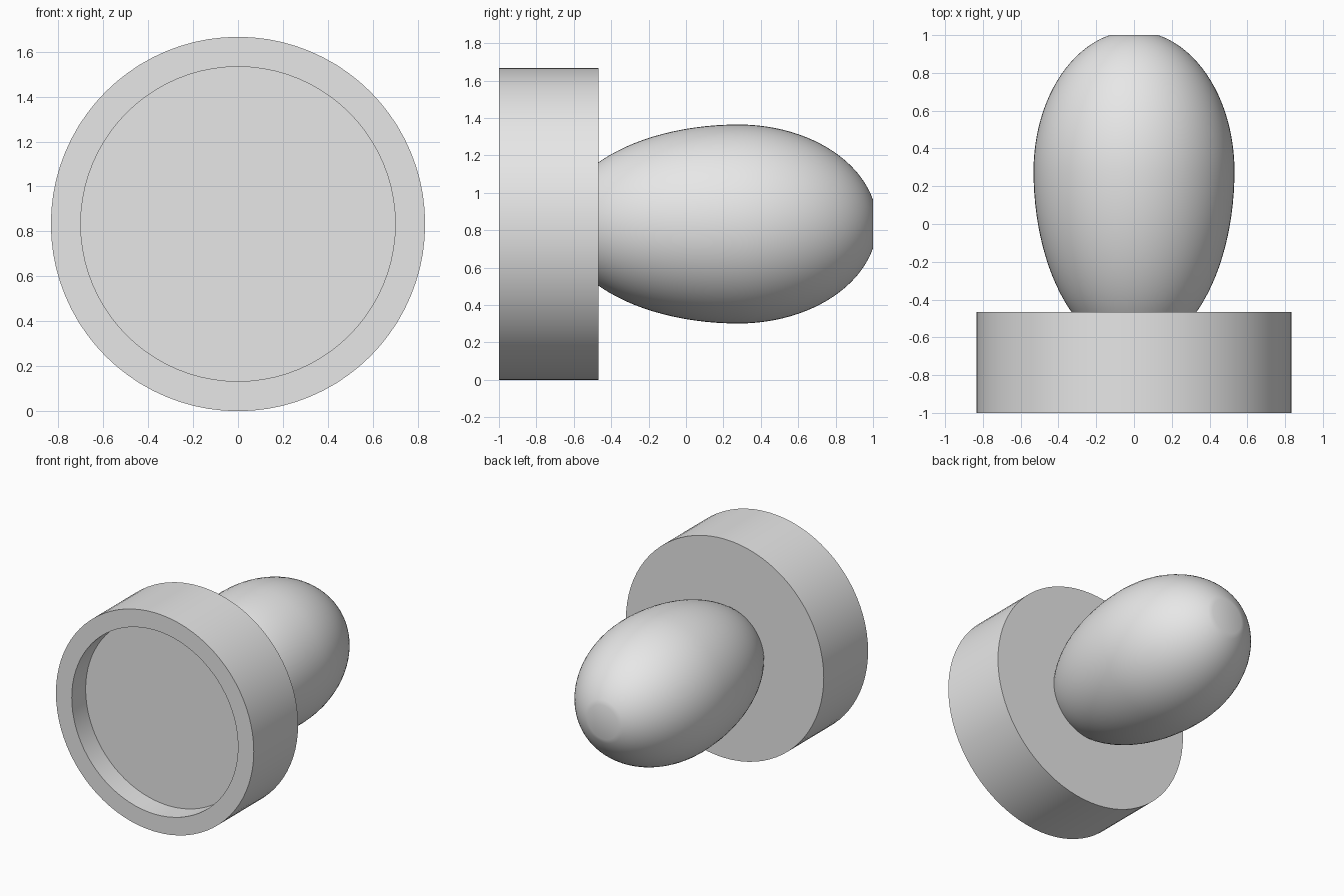
import bpy
import bmesh
import math

cube = bpy.data.objects.get("Cube")
if cube:
    bpy.data.objects.remove(cube, do_unlink=True)

AXIS_Z = 0.833
CUP_R = 0.833
CUP_BACK = -0.467

# Single plain grey
grey = bpy.data.materials.new("plain grey")
grey.use_nodes = True
grey.diffuse_color = (0.8, 0.8, 0.8, 1)
grey.node_tree.nodes["Principled BSDF"].inputs["Base Color"].default_value = (0.8, 0.8, 0.8, 1)


def lathe(name, profile, segments):
    """Revolve (radius, y) points around the y axis; zero radius closes an end."""
    bm = bmesh.new()
    rings = []
    for r, y in profile:
        if r == 0:
            rings.append([bm.verts.new((0, y, 0))] * segments)
            continue
        angles = [math.tau * i / segments for i in range(segments)]
        rings.append([bm.verts.new((r * math.cos(a), y, r * math.sin(a))) for a in angles])
    for a, b in zip(rings, rings[1:]):
        for i in range(segments):
            j = (i + 1) % segments
            corners = dict.fromkeys((a[i], a[j], b[j], b[i]))
            bm.faces.new(list(corners))
    bmesh.ops.recalc_face_normals(bm, faces=bm.faces)
    mesh = bpy.data.meshes.new(name)
    bm.to_mesh(mesh)
    bm.free()
    mesh.materials.append(grey)
    obj = bpy.data.objects.new(name, mesh)
    obj.location.z = AXIS_Z
    bpy.context.collection.objects.link(obj)
    bpy.ops.object.select_all(action="DESELECT")
    obj.select_set(True)
    bpy.context.view_layer.objects.active = obj
    bpy.ops.object.shade_smooth_by_angle(angle=math.radians(25))
    return obj


# Round base with a shallow recess in its front face
lathe("recessed_base", [
    (0, -0.833), (0.70, -0.833), (0.70, -1),
    (CUP_R, -1), (CUP_R, CUP_BACK), (0, CUP_BACK),
], 80)

# Egg-shaped grip: two half ellipses joined at the widest point, flat tip
WIDEST_Y, GRIP_R = 0.28, 0.532
FRONT_LEN, BACK_LEN = 0.953, 0.742


def grip_point(angle):
    length = FRONT_LEN if angle < 0 else BACK_LEN
    return GRIP_R * math.cos(angle), WIDEST_Y + length * math.sin(angle)


start = -math.asin((WIDEST_Y - CUP_BACK + 0.02) / FRONT_LEN)
end = math.asin((1 - WIDEST_Y) / BACK_LEN)
steps = 36
outline = [grip_point(start + (end - start) * i / steps) for i in range(steps + 1)]
lathe("egg_grip", [(0, outline[0][1])] + outline + [(0, 1)], 64)
